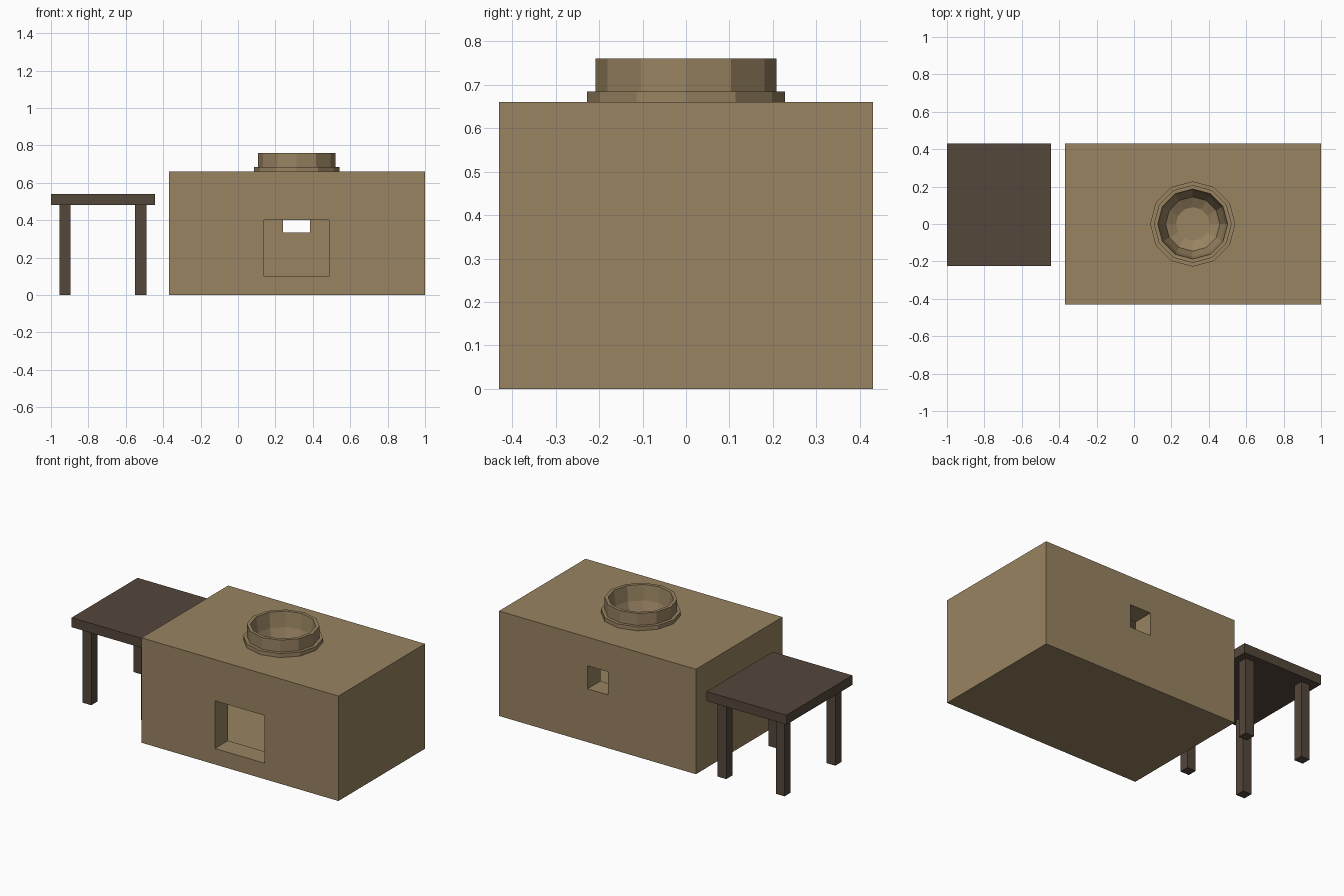
import bpy, bmesh, math

if "Cube" in bpy.data.objects:
    bpy.data.objects.remove(bpy.data.objects["Cube"])


def material(name, rgb):
    m = bpy.data.materials.new(name)
    m.diffuse_color = (*rgb, 1)
    m.use_nodes = True
    m.node_tree.nodes["Principled BSDF"].inputs["Base Color"].default_value = m.diffuse_color
    return m


CLAY = material("clay", (0.315, 0.227, 0.120))
WOOD = material("dark wood", (0.089, 0.063, 0.044))


def make_object(name, bm, mat):
    bmesh.ops.recalc_face_normals(bm, faces=bm.faces)
    me = bpy.data.meshes.new(name)
    bm.to_mesh(me)
    bm.free()
    me.materials.append(mat)
    ob = bpy.data.objects.new(name, me)
    bpy.context.collection.objects.link(ob)
    return ob


def box(name, x, y, z, mat):
    """Box given by its (min, max) range on each axis."""
    bm = bmesh.new()
    bmesh.ops.create_cube(bm, size=1)
    for v in bm.verts:
        v.co = [r[0] if c < 0 else r[1] for c, r in zip(v.co, (x, y, z))]
    return make_object(name, bm, mat)


def lathe(name, profile, cx, mat, sides=12):
    """Turn a closed (radius, z) profile around a vertical axis at x = cx."""
    bm = bmesh.new()
    rings = []
    for r, z in profile:
        if r == 0:
            rings.append([bm.verts.new((cx, 0, z))] * sides)
        else:
            rings.append([bm.verts.new((cx + r * math.cos(a), r * math.sin(a), z))
                          for a in (2 * math.pi * i / sides for i in range(sides))])
    for k, lower in enumerate(rings):
        upper = rings[(k + 1) % len(rings)]
        for i in range(sides):
            j = (i + 1) % sides
            vs = list(dict.fromkeys((lower[i], lower[j], upper[j], upper[i])))
            if len(vs) > 2:
                bm.faces.new(vs)
    return make_object(name, bm, mat)


def cut(target, cutter):
    cutter.hide_render = True
    mod = target.modifiers.new("cut", 'BOOLEAN')
    mod.operation = 'DIFFERENCE'
    mod.solver = 'EXACT'
    mod.object = cutter
    bpy.context.view_layer.objects.active = target
    bpy.ops.object.modifier_apply(modifier=mod.name)
    bpy.data.objects.remove(cutter)


# Hollow stove block with a firebox door, a rear vent and a pot hole
POT_X = 0.314
stove = box("stove_body", (-0.37, 1.0), (-0.43, 0.43), (0, 0.66), CLAY)
cut(stove, box("cavity", (-0.24, 0.87), (-0.30, 0.30), (0.075, 0.58), CLAY))
cut(stove, box("door_cut", (0.14, 0.487), (-0.6, -0.2), (0.10, 0.40), CLAY))
cut(stove, box("vent_cut", (0.24, 0.385), (0.2, 0.6), (0.335, 0.48), CLAY))
cut(stove, lathe("pot_cut", [(0, 0.5), (0.2, 0.5), (0.2, 0.8), (0, 0.8)], POT_X, CLAY))

# Sunken pot with a stepped rim
lathe("pot", [(0.228, 0.66), (0.228, 0.685), (0.208, 0.685), (0.208, 0.76),
              (0.187, 0.76), (0.175, 0.665), (0.145, 0.58), (0.09, 0.55), (0, 0.55),
              (0, 0.53), (0.10, 0.53), (0.16, 0.57), (0.19, 0.66)], POT_X, CLAY)

# Side table: top and four inset legs
box("table_top", (-1.0, -0.445), (-0.225, 0.43), (0.48, 0.54), WOOD)
for side, x in (("left", -0.955), ("right", -0.55)):
    for end, y in (("front", -0.18), ("back", 0.325)):
        box(f"table_leg_{end}_{side}", (x, x + 0.06), (y, y + 0.06), (0, 0.48), WOOD)
